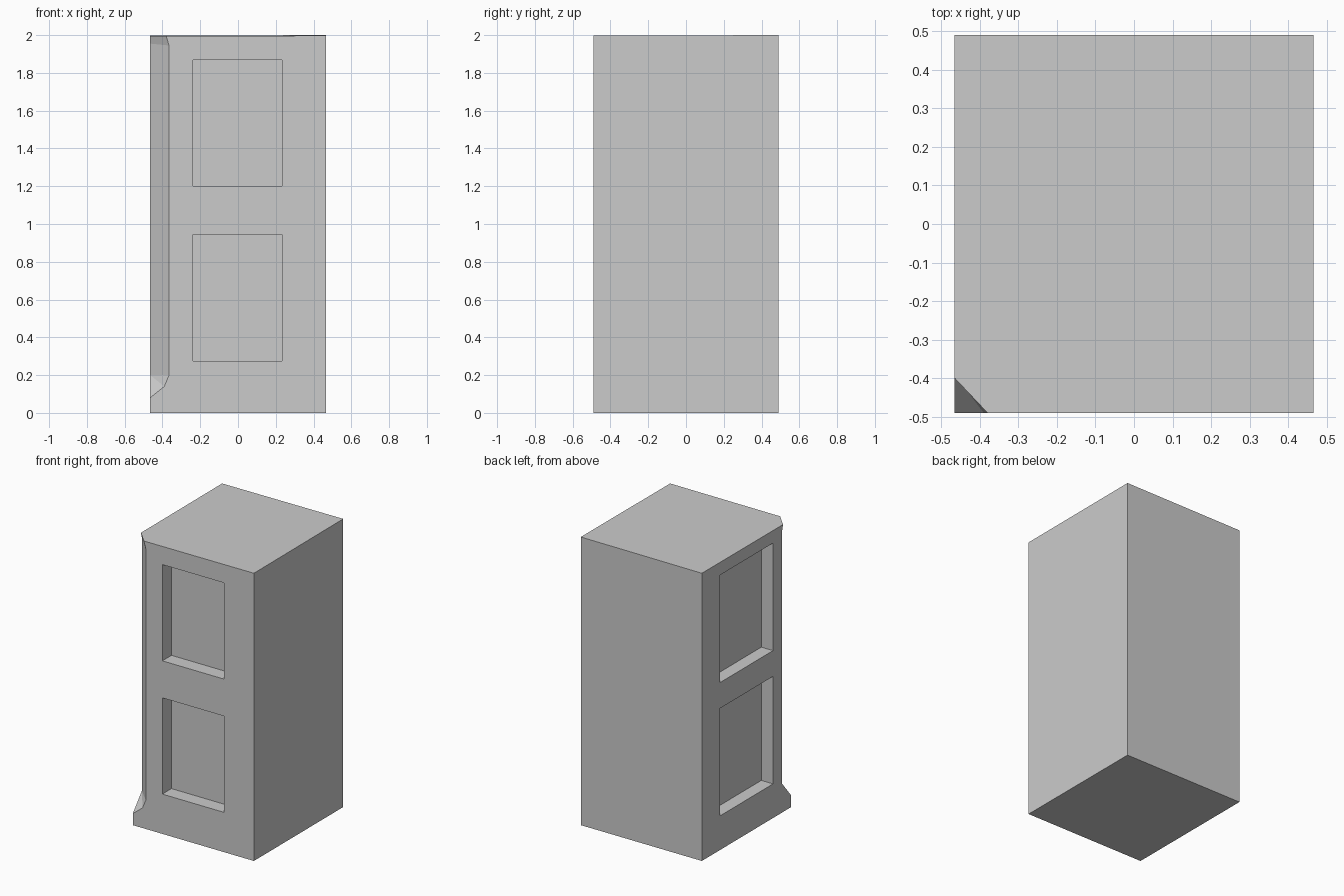
import bpy
import bmesh

if "Cube" in bpy.data.objects:
    bpy.data.objects.remove(bpy.data.objects["Cube"])

X, Y = 0.465, 0.49
DEPTH = 0.1

# Block with a chamfered front-left corner that flares out at the foot
points = {
    "a": (-X, -Y, 0), "b": (X, -Y, 0), "c": (X, Y, 0), "d": (-X, Y, 0),
    "tb": (X, -Y, 1.997), "tc": (X, Y, 2), "td": (-X, Y, 1.997),
    "tl": (-X, -0.40, 1.995), "tf": (-0.38, -Y, 1.995),
    "l1": (-X, -0.39, 1.955), "f1": (-0.365, -Y, 1.945),
    "l0": (-X, -0.39, 0.20), "f0": (-0.365, -Y, 0.20),
    "m": (-0.39, -Y, 0.14), "k": (-X, -Y, 0.08),
}
faces = [
    "d c b a", "tf tb tc td tl",
    "a b tb tf f1 f0 m k", "b c tc tb", "c d td tc",
    "d a k l0 l1 tl td",
    "f1 tf tl l1", "f0 f1 l1 l0", "m f0 l0", "k m l0",
]
bm = bmesh.new()
verts = {name: bm.verts.new(co) for name, co in points.items()}
for f in faces:
    bm.faces.new([verts[n] for n in f.split()])
bmesh.ops.recalc_face_normals(bm, faces=bm.faces)
mesh = bpy.data.meshes.new("pillar_block")
bm.to_mesh(mesh)
bm.free()
block = bpy.data.objects.new("pillar_block", mesh)
bpy.context.collection.objects.link(block)


def cut_recess(name, low, high):
    """Carve a box-shaped panel out of the block."""
    centre = [(p + q) / 2 for p, q in zip(low, high)]
    bpy.ops.mesh.primitive_cube_add(size=1, location=centre)
    cutter = bpy.context.object
    cutter.name = name
    cutter.scale = [q - p for p, q in zip(low, high)]
    cutter.hide_render = True
    bpy.context.view_layer.objects.active = block
    mod = block.modifiers.new(name, 'BOOLEAN')
    mod.operation = 'DIFFERENCE'
    mod.solver = 'EXACT'
    mod.object = cutter
    bpy.ops.object.modifier_apply(modifier=name)
    bpy.data.objects.remove(cutter)


# Two stacked panels on the front and on the left side
for label, z in (("lower", 0.61), ("upper", 1.535)):
    cut_recess(label + "_front_panel", (-0.238, -Y - 0.1, z - 0.334),
               (0.234, -Y + DEPTH, z + 0.334))
    cut_recess(label + "_side_panel", (-X - 0.1, -0.29, z - 0.373),
               (-X + 0.09, 0.29, z + 0.373))
